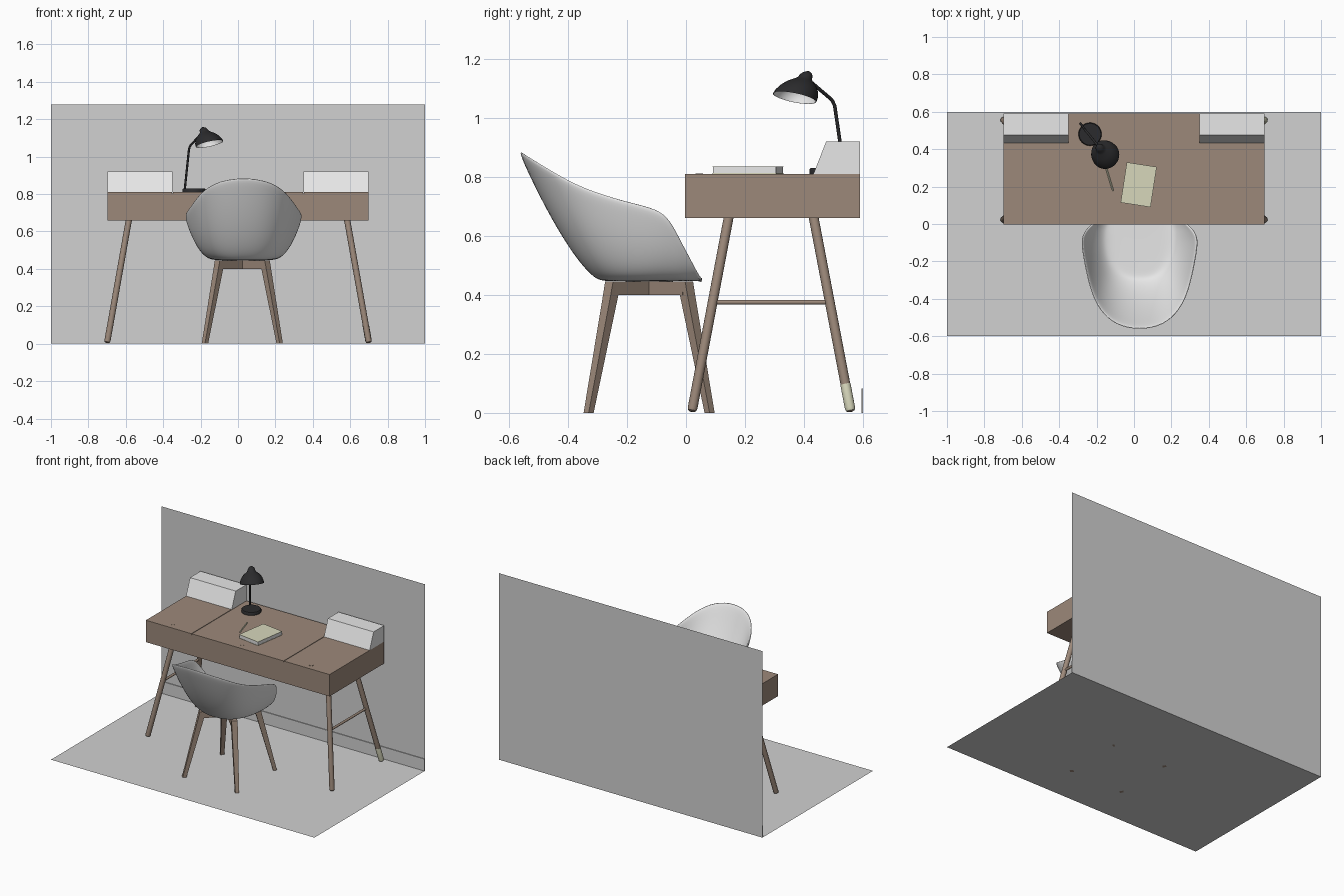
import bpy, math
from mathutils import Vector

if "Cube" in bpy.data.objects:
    bpy.data.objects.remove(bpy.data.objects["Cube"])


def material(name, rgb):
    m = bpy.data.materials.new(name)
    m.diffuse_color = (*rgb, 1)
    m.use_nodes = True
    m.node_tree.nodes["Principled BSDF"].inputs["Base Color"].default_value = m.diffuse_color
    return m


WOOD = material("brown wood", (0.335, 0.25, 0.195))
WHITE = material("white", (0.8, 0.8, 0.8))
GREY = material("room grey", (0.64, 0.64, 0.64))
BLACK = material("black metal", (0.024, 0.024, 0.026))
CREAM = material("cream", (0.68, 0.68, 0.5))


def mesh(name, verts, faces, mat, smooth=False):
    me = bpy.data.meshes.new(name)
    me.from_pydata([tuple(v) for v in verts], [], faces)
    me.materials.append(mat)
    ob = bpy.data.objects.new(name, me)
    bpy.context.collection.objects.link(ob)
    if smooth:
        bpy.ops.object.select_all(action='DESELECT')
        ob.select_set(True)
        bpy.context.view_layer.objects.active = ob
        bpy.ops.object.shade_smooth_by_angle(angle=math.radians(40))
    return ob


def loft(name, rings, mat, caps=(True, True), smooth=True):
    """Skin a list of closed rings, with optional end caps."""
    n = len(rings[0])
    verts = [p for r in rings for p in r]
    faces = [(i * n + j, i * n + (j + 1) % n, (i + 1) * n + (j + 1) % n, (i + 1) * n + j)
             for i in range(len(rings) - 1) for j in range(n)]
    if caps[0]:
        faces.append(tuple(reversed(range(n))))
    if caps[1]:
        faces.append(tuple(range(len(verts) - n, len(verts))))
    return mesh(name, verts, faces, mat, smooth)


def ring(c, axis, r, n=20):
    """Circle of n points around c, square to axis."""
    q = Vector(axis).to_track_quat('Z', 'Y')
    return [Vector(c) + q @ Vector((r * math.cos(a), r * math.sin(a), 0))
            for a in (2 * math.pi * k / n for k in range(n))]


def tube(name, pts, radii, mat, n=16):
    p = [Vector(v) for v in pts]
    rings = []
    for i, c in enumerate(p):
        d = p[min(i + 1, len(p) - 1)] - p[max(i - 1, 0)]
        rings.append(ring(c, d, radii[i], n))
    return loft(name, rings, mat)


def box(name, x0, x1, y0, y1, z0, z1, mat):
    rings = [[(x0, y0, z), (x1, y0, z), (x1, y1, z), (x0, y1, z)] for z in (z0, z1)]
    return loft(name, rings, mat, smooth=False)


# Room: floor, wall and baseboard
mesh("floor", [(-1, -.6, 0), (1, -.6, 0), (1, .6, 0), (-1, .6, 0)], [(0, 1, 2, 3)], GREY)
mesh("wall", [(-1, .6, .08), (1, .6, .08), (1, .6, 1.28), (-1, .6, 1.28)], [(0, 1, 2, 3)], GREY)
box("baseboard", -1, 1, .595, .6, 0, .082, GREY)

# Desk body with three lids on top
box("desk_body", -.697, .697, -.003, .59, .66, .803, WOOD)
box("desk_lid_left", -.697, -.352, -.003, .59, .803, .81, WOOD)
box("desk_lid_middle", -.348, .348, -.003, .59, .803, .81, WOOD)
box("desk_lid_right", .352, .697, -.003, .59, .803, .81, WOOD)
for x in (-.525, 0, .525):
    tube("lid_finger_disc", [(x, .045, .808), (x, .045, .8115)], [.013, .013], WOOD)

# White storage boxes with a sloped front
for x0, x1, side in ((-.697, -.35, "left"), (.35, .697, "right")):
    prof = [(.432, .81), (.59, .81), (.59, .92), (.475, .92)]
    loft("storage_box_" + side, [[(x, y, z) for y, z in prof] for x in (x0, x1)], WHITE, smooth=False)

# Desk legs with rounded feet, and a stretcher on each side
for s in (-1, 1):
    for ytop, ybot, nm in ((.145, .02, "front"), (.432, .558, "back")):
        a, b = Vector((s * .583, ytop, .665)), Vector((s * .7, ybot, .004))
        tube(nm + "_desk_leg", [a, b.lerp(a, .02), b.lerp(a, .006), b],
             [.0165, .0165, .014, .007], WOOD)
        if s == 1 and nm == "back":
            tube("leg_sock", [b.lerp(a, .005), b.lerp(a, .02), b.lerp(a, .14)],
                 [.0145, .0175, .0175], CREAM)
    tube("desk_stretcher", [(s * .634, .09, .375), (s * .634, .488, .375)], [.008, .008], WOOD)

# Chair shell: curves of the rim and seat edge (right half, back to front)
CX = .03
rim = [(0, -.575, .89), (.13, -.55, .873), (.22, -.465, .822), (.27, -.355, .76),
       (.302, -.2, .714), (.318, -.1, .692), (.308, -.055, .655), (.282, -.02, .585),
       (.238, .02, .51), (.19, .045, .455), (.11, .052, .443), (0, .052, .443)]
base = [(0, -.29), (.06, -.285), (.105, -.255), (.13, -.21), (.14, -.16), (.145, -.1),
        (.145, -.05), (.145, -.02), (.14, .005), (.13, .02), (.08, .03), (0, .03)]
cols = [(Vector(r), Vector((*b, .447))) for r, b in zip(rim, base)]
cols += [(Vector((-r.x, r.y, r.z)), Vector((-b.x, b.y, b.z))) for r, b in cols[-2:0:-1]]
centre = Vector((0, -.12, .445))
rings = [[centre.lerp(b, k) for r, b in cols] for k in (.3, .7)]
for v in (0, .03, .1, .22, .4, .6, .8, 1):
    row = []
    for r, b in cols:
        # walls bulge more at the sides than at the back
        p = .42 + .28 * max(0, min(1, (-r.y - .25) / .3))
        h = v ** p
        row.append(Vector((b.x + (r.x - b.x) * h, b.y + (r.y - b.y) * h, b.z + (r.z - b.z) * v)))
    rings.append(row)
for row in rings:
    for p in row:
        p.x += CX
# rings run outward and counter-clockwise, so reverse them to face the inside
rings = [list(reversed(r)) for r in rings]
shell = loft("chair_shell", rings, WHITE, caps=(True, False))
shell.data.flip_normals()
up = sum(f.normal.z for f in shell.data.polygons) > 0
solid = shell.modifiers.new("thickness", 'SOLIDIFY')
solid.thickness = .013
solid.offset = 1 if up else -1
sub = shell.modifiers.new("smooth", 'SUBSURF')
sub.levels = sub.render_levels = 2
for f in shell.data.polygons:
    f.use_smooth = True

# Chair base: four splayed legs joined by crossed rails
CY = -.125
diamond = lambda x, y, z, r: [(x + r, y, z), (x, y + r, z), (x - r, y, z), (x, y - r, z)]
for sx in (-1, 1):
    for sy in (-1, 1):
        rows = [diamond(CX - .007 + sx * dx, CY + sy * dy, z, r)
                for dx, dy, z, r in ((.2, .205, 0, .017), (.128, .13, .4, .026), (.12, .122, .445, .027))]
        loft("chair_leg", rows, WOOD, smooth=False)
for s in (-1, 1):
    a, b = Vector((CX - .007 - .125, CY - s * .127, 0)), Vector((CX - .007 + .125, CY + s * .127, 0))
    w = Vector((-(b - a).y, (b - a).x, 0)).normalized() * .019
    loft("chair_rail", [[p + Vector((0, 0, z)) for p in (a - w, b - w, b + w, a + w)]
                        for z in (.4, .445)], WOOD, smooth=False)

# Lamp base and bent pole
tube("lamp_base", [(-.235, .48, .81), (-.235, .48, .824), (-.235, .48, .829)], [.062, .062, .058], BLACK, 32)
tube("lamp_pole", [(-.286, .537, .812), (-.262, .504, 1.04), (-.257, .497, 1.056), (-.248, .487, 1.067),
                   (-.19, .415, 1.128)], [.006] * 5, BLACK, 12)

# Lamp shade: tilted bell, with a pale inside
foot, tip, tilt = Vector((-.152, .368, 1.068)), Vector((-.19, .415, 1.157)), (-.22, .2, 1)
bell = [(0, .075), (.15, .073), (.35, .064), (.52, .05), (.66, .031), (.74, .024),
        (.84, .022), (.93, .016), (1, .005)]
loft("lamp_shade", [ring(foot.lerp(tip, t), tilt, r, 32) for t, r in bell], BLACK, caps=(False, True))
inside = loft("lamp_shade_inside", [ring(foot.lerp(tip, t), tilt, r - .0025, 32) for t, r in bell[:5]],
              WHITE, caps=(False, True))
inside.data.flip_normals()

# Notebook: pages between cream covers, turned on the desk
for nm, z0, z1, m, e in (("book_back_cover", .81, .812, CREAM, 0), ("book_pages", .812, .833, WHITE, .001),
                         ("book_front_cover", .833, .835, CREAM, 0)):
    ob = box(nm, -.081 + e, .081 - e, -.109 + e, .109 - e, z0, z1, m)
    ob.location = (.025, .21, 0)
    ob.rotation_euler.z = math.radians(-8.8)

# Pencil
tube("pencil", [(-.155, .32, .8145), (-.115, .187, .8145), (-.111, .174, .8145)],
     [.0045, .0045, .001], CREAM, 6)
